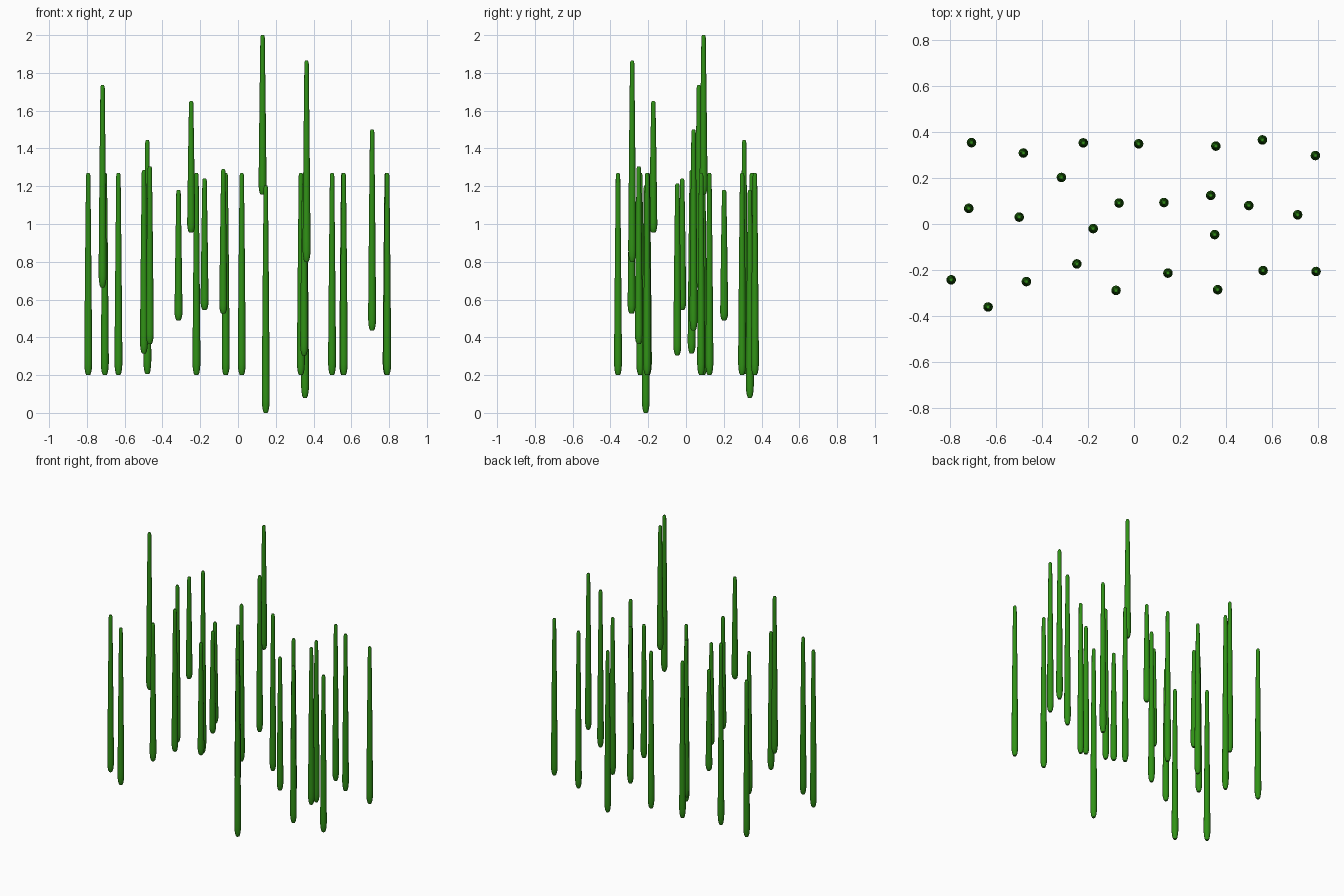
import bpy, bmesh, math

green = bpy.data.materials.new("stalk_green")
green.diffuse_color = (0.03, 0.29, 0.008, 1)

SIDES = 16
# stalk profile: radius, fraction of the length (rounded thick foot, thin tip)
PROFILE = [(0.010, 0.0), (0.015, 0.010), (0.019, 0.030), (0.0208, 0.055),
           (0.0208, 0.10), (0.0185, 0.35), (0.0155, 0.65), (0.0125, 0.90),
           (0.0118, 0.985), (0.010, 0.995), (0.007, 1.0)]


def make_stalk(name, x, y, z0, z1):
    bm = bmesh.new()
    rings = []
    for r, t in PROFILE:
        rings.append([bm.verts.new((r * math.cos(2 * math.pi * i / SIDES),
                                    r * math.sin(2 * math.pi * i / SIDES),
                                    t * (z1 - z0))) for i in range(SIDES)])
    for a, b in zip(rings, rings[1:]):
        for i in range(SIDES):
            j = (i + 1) % SIDES
            bm.faces.new((a[i], a[j], b[j], b[i]))
    bm.faces.new(rings[0][::-1])
    bm.faces.new(rings[-1])
    for f in bm.faces:
        f.smooth = len(f.verts) == 4
    mesh = bpy.data.meshes.new(name)
    bm.to_mesh(mesh)
    bm.free()
    mesh.materials.append(green)
    ob = bpy.data.objects.new(name, mesh)
    ob.location = (x, y, z0)
    bpy.context.collection.objects.link(ob)


# stalks of the standard height
STANDARD = [(-0.705, 0.353), (-0.22, 0.352), (0.02, 0.348), (0.557, 0.365),
            (0.787, 0.297), (-0.065, 0.091), (0.333, 0.124), (0.498, 0.08),
            (-0.793, -0.242), (-0.633, -0.36), (0.56, -0.202), (0.79, -0.206)]
# stalks with their own bottom and top
VARIED = [(-0.48, 0.308, 0.205, 1.445), (0.355, 0.338, 0.08, 1.18),
          (-0.315, 0.202, 0.49, 1.18), (-0.717, 0.068, 0.665, 1.735),
          (-0.498, 0.03, 0.315, 1.285), (0.13, 0.093, 1.155, 2.0),
          (0.71, 0.04, 0.435, 1.50), (-0.177, -0.02, 0.545, 1.24),
          (0.35, -0.046, 0.305, 1.215), (-0.248, -0.173, 0.955, 1.65),
          (-0.467, -0.25, 0.365, 1.305), (-0.078, -0.288, 0.525, 1.29),
          (0.147, -0.213, 0.0, 1.205), (0.363, -0.285, 0.80, 1.865)]

stalks = [(x, y, 0.20, 1.27) for x, y in STANDARD] + VARIED
for n, s in enumerate(stalks, 1):
    make_stalk(f"stalk_{n:02d}", *s)
